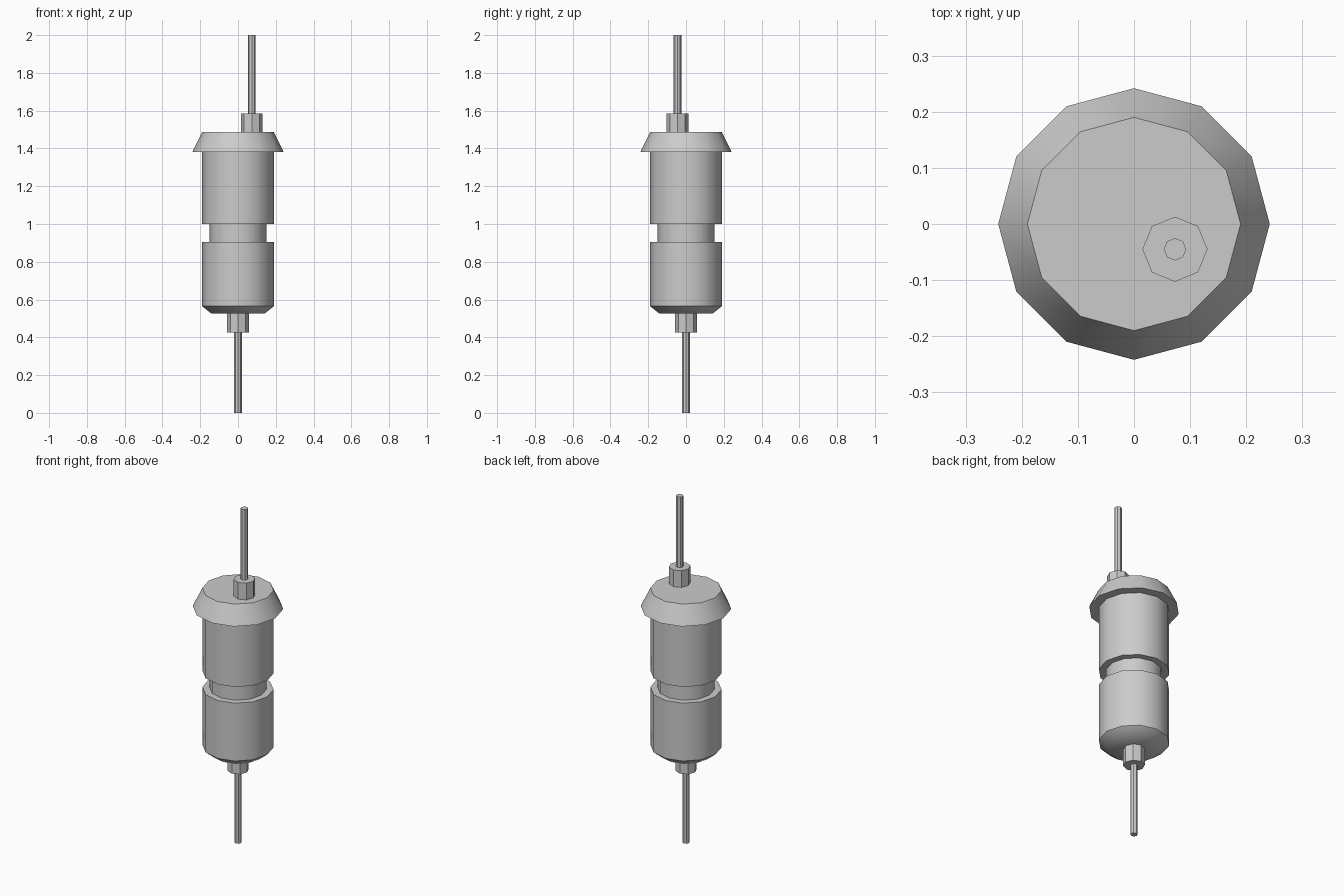
import bpy, bmesh, math

cube = bpy.data.objects.get("Cube")
if cube:
    bpy.data.objects.remove(cube, do_unlink=True)

grey = bpy.data.materials.new("plain grey")
grey.use_nodes = True
colour = (0.6, 0.6, 0.6, 1)
grey.diffuse_color = colour
grey.node_tree.nodes["Principled BSDF"].inputs["Base Color"].default_value = colour


def lathe(name, profile, sides, centre=(0, 0)):
    """Closed turned solid from (radius, height) pairs, bottom to top."""
    bm = bmesh.new()
    rings = []
    for r, z in profile:
        angles = [2 * math.pi * i / sides for i in range(sides)]
        rings.append([bm.verts.new((centre[0] + r * math.cos(a),
                                    centre[1] + r * math.sin(a), z)) for a in angles])
    for low, high in zip(rings, rings[1:]):
        for i in range(sides):
            j = (i + 1) % sides
            bm.faces.new((low[i], low[j], high[j], high[i]))
    bm.faces.new(rings[0][::-1])
    bm.faces.new(rings[-1])
    mesh = bpy.data.meshes.new(name)
    bm.to_mesh(mesh)
    bm.free()
    mesh.materials.append(grey)
    obj = bpy.data.objects.new(name, mesh)
    bpy.context.collection.objects.link(obj)
    bpy.ops.object.select_all(action="DESELECT")
    obj.select_set(True)
    bpy.context.view_layer.objects.active = obj
    bpy.ops.object.shade_smooth_by_angle(angle=math.radians(42))
    return obj


# Grooved body with bevelled base and flared top flange
body_r, groove_r, flange_r = 0.19, 0.152, 0.242
lathe("body", [(0.14, 0.525), (body_r, 0.565), (body_r, 0.905), (groove_r, 0.905),
               (groove_r, 1.0), (body_r, 1.0), (body_r, 1.38), (flange_r, 1.38),
               (body_r, 1.487)], 12)

# Collars and wire leads; the upper pair sits off centre
offset = (0.073, -0.045)
collar_r, wire_r = 0.058, 0.02
for side, centre, collar, wire in (
        ("upper", offset, (1.487, 1.585), (1.585, 2.0)),
        ("lower", (0, 0), (0.425, 0.525), (0.0, 0.425))):
    lathe(side + "_collar", [(collar_r, z) for z in collar], 8, centre)
    lathe(side + "_wire", [(wire_r, z) for z in wire], 8, centre)
